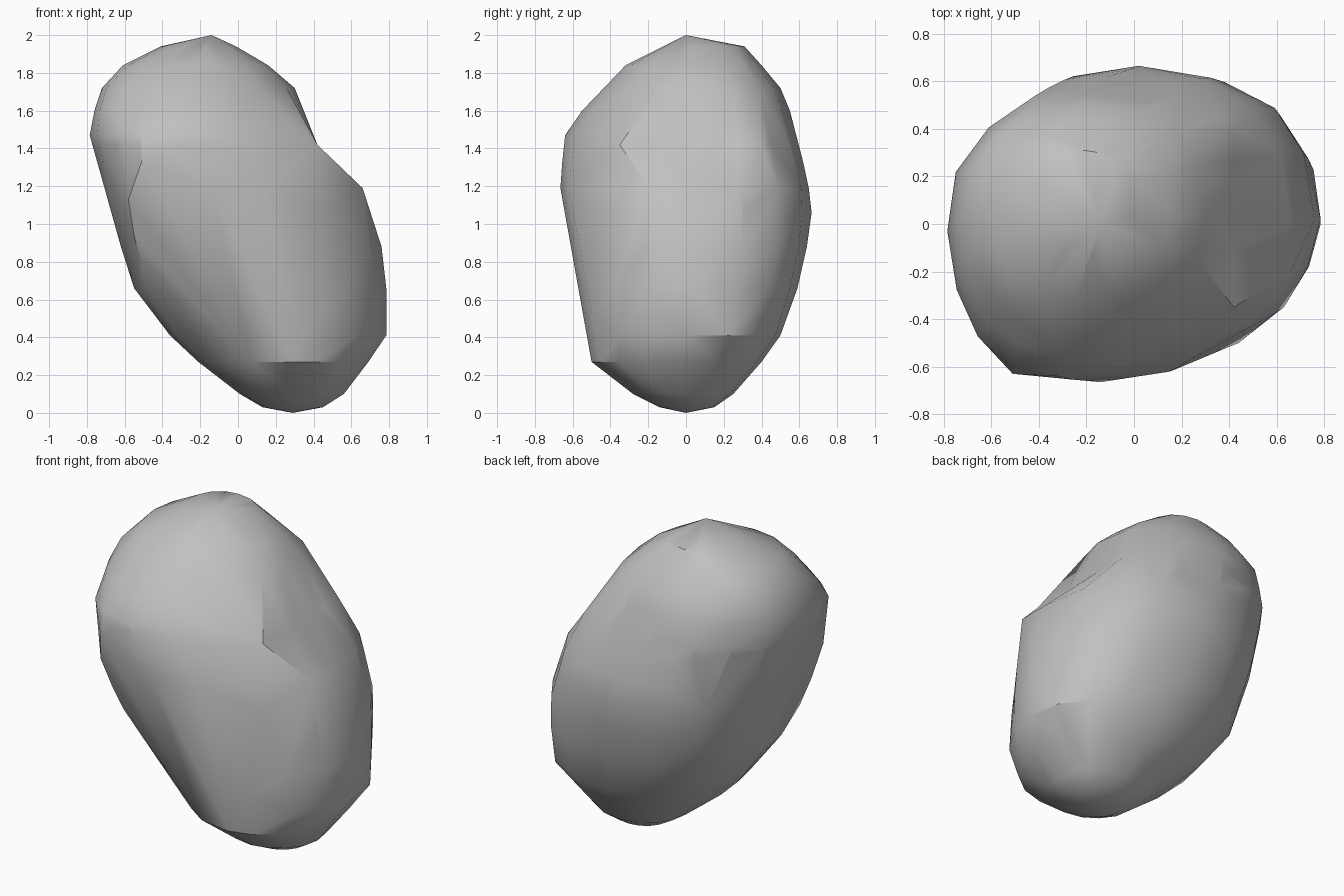
import bpy, bmesh, random
from math import sin, cos, pi

cube = bpy.data.objects.get("Cube")
if cube:
    bpy.data.objects.remove(cube, do_unlink=True)

random.seed(4)
SIDES = 16

# Stone slices: height, right x, left x, front y, back y, x of the front bulge
SLICES = [
    (0.03, 0.13, 0.45, -0.14, 0.15, 0.28),
    (0.10, 0.01, 0.56, -0.28, 0.25, 0.28),
    (0.27, -0.21, 0.69, -0.49, 0.4, 0.27),
    (0.41, -0.36, 0.785, -0.5, 0.5, 0.27),
    (0.66, -0.55, 0.785, -0.55, 0.59, 0.15),
    (0.88, -0.62, 0.76, -0.6, 0.64, 0.0),
    (1.06, -0.66, 0.7, -0.64, 0.665, -0.08),
    (1.19, -0.69, 0.66, -0.665, 0.65, -0.14),
    (1.33, -0.74, 0.52, -0.655, 0.62, -0.25),
    (1.47, -0.785, 0.43, -0.64, 0.58, -0.32),
    (1.6, -0.76, 0.37, -0.55, 0.55, -0.3),
    (1.72, -0.72, 0.3, -0.43, 0.5, -0.28),
    (1.84, -0.61, 0.16, -0.32, 0.4, -0.25),
    (1.94, -0.41, -0.01, -0.12, 0.31, -0.18),
]
# Tips and corners that stand out from the slices
CORNERS = [
    (0.29, 0, 0), (-0.14, 0, 2),
    (-0.51, -0.63, 1.33), (-0.58, -0.53, 1.13), (-0.55, -0.46, 0.94),
    (-0.51, -0.4, 0.78), (0.42, -0.35, 1.42), (0.66, -0.2, 1.19),
    (0.28, -0.5, 0.27), (0.44, -0.5, 0.53), (0.42, 0.4, 1.42),
]
# Roundness of each quarter, lower is squarer: keyed by (left side, back side)
ROUNDNESS = {(True, True): 0.83, (False, True): 0.95,
             (False, False): 0.93, (True, False): 1.06}
DENT_HEIGHT, DENT_X = 1.42, 0.42


def slice_points(z, x_min, x_max, y_min, y_max, x_front):
    """Four rounded quarters joining the widest points of one slice."""
    x_back = (x_min + x_max) / 2
    y_side = (y_min + y_max) / 2
    for i in range(SIDES):
        a = 2 * pi * i / SIDES
        c, s = cos(a), sin(a)
        power = ROUNDNESS[c > 0, s > 0]
        xc = x_back if s >= 0 else x_front
        reach_x = (x_max - xc) if c > 0 else (x_min - xc)
        reach_y = (y_max - y_side) if s > 0 else (y_min - y_side)
        x = xc + reach_x * abs(c) ** power
        y = y_side + reach_y * abs(s) ** power
        # chipped surface: only points between the widest ones move
        if i % (SIDES // 4):
            k = random.uniform(0.985, 1.015)
            x, y = x_back + (x - x_back) * k, y_side + (y - y_side) * k
        yield x, y, z


# Stone body: a faceted skin stretched round the slices and corners
bm = bmesh.new()
points = CORNERS + [p for s in SLICES for p in slice_points(*s)]
for p in points:
    bm.verts.new(p)
bmesh.ops.convex_hull(bm, input=bm.verts[:])
loose = [v for v in bm.verts if not v.link_faces]
bmesh.ops.delete(bm, geom=loose, context='VERTS')

# Shallow dent across the upper left side
bmesh.ops.bisect_plane(bm, geom=bm.verts[:] + bm.edges[:] + bm.faces[:], dist=0.001,
                       plane_co=(0, 0, DENT_HEIGHT), plane_no=(0, 0, 1))
for v in bm.verts:
    if abs(v.co.z - DENT_HEIGHT) < 0.002:
        v.co.x = min(v.co.x, DENT_X)
bmesh.ops.triangulate(bm, faces=bm.faces[:])
bmesh.ops.recalc_face_normals(bm, faces=bm.faces[:])

mesh = bpy.data.meshes.new("stone")
bm.to_mesh(mesh)
bm.free()
stone = bpy.data.objects.new("stone", mesh)
bpy.context.collection.objects.link(stone)

# Plain grey material
grey = bpy.data.materials.new("stone_grey")
grey.use_nodes = True
colour = (0.53, 0.53, 0.53, 1)
grey.diffuse_color = colour
grey.node_tree.nodes["Principled BSDF"].inputs["Base Color"].default_value = colour
mesh.materials.append(grey)

# Smooth surface with the strongest chips left sharp
bpy.ops.object.select_all(action='DESELECT')
stone.select_set(True)
bpy.context.view_layer.objects.active = stone
bpy.ops.object.shade_smooth_by_angle(angle=pi / 6)
